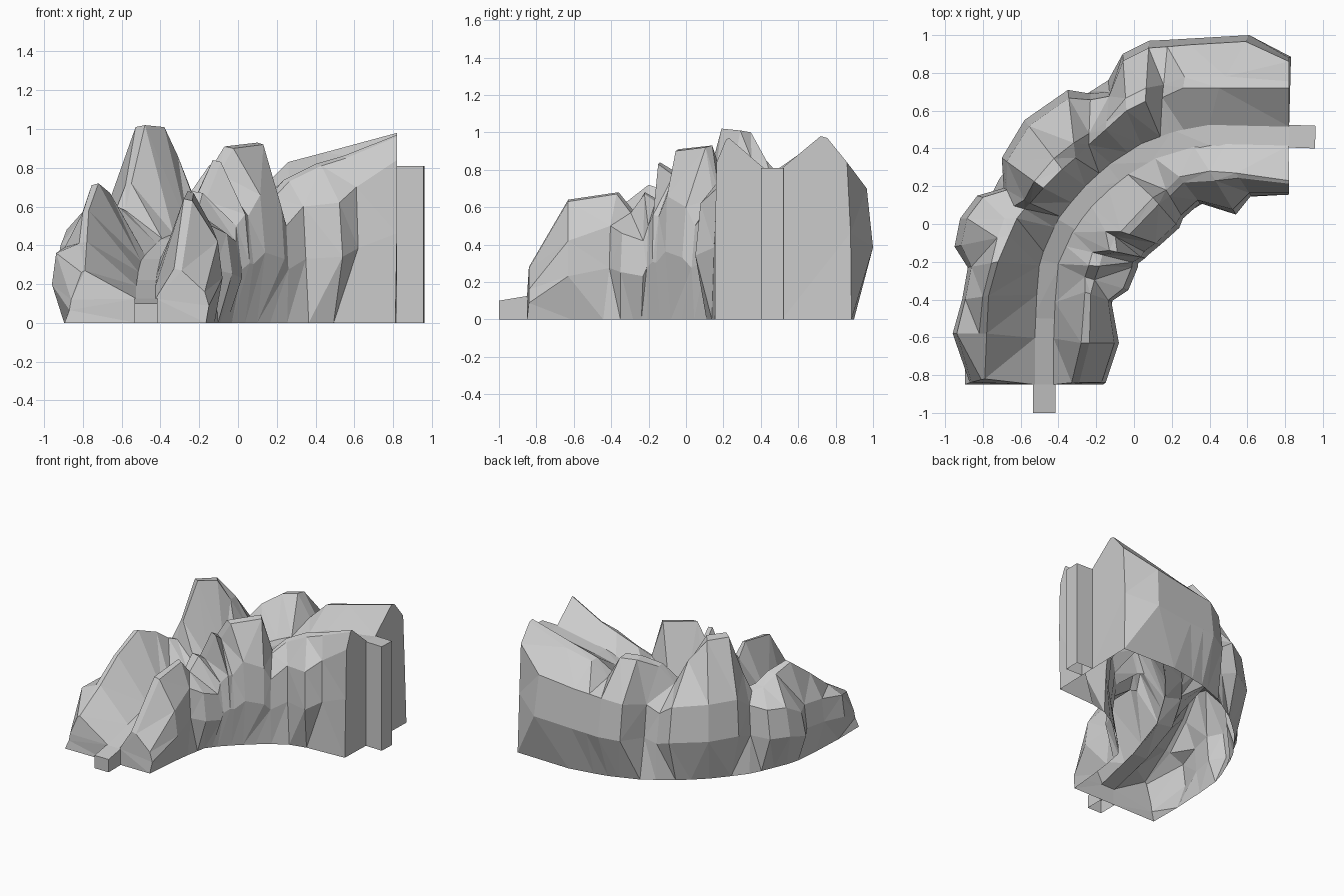
import bpy, bmesh
from math import sin, pi
from mathutils import Vector

if "Cube" in bpy.data.objects:
    bpy.data.objects.remove(bpy.data.objects["Cube"])

# Road centre line: x, y, z
ROAD = [Vector(p) for p in [
    (-.475, -1, .10), (-.475, -.85, .125), (-.475, -.5, .22), (-.45, -.2, .33),
    (-.36, 0, .43), (-.25, .14, .48), (-.11, .27, .54), (.06, .38, .61),
    (.22, .44, .67), (.40, .475, .74), (.82, .465, .81), (.96, .46, .81)]]


def edge(t, offset=.06):
    """Point at fractional station t, offset sideways (positive = outer)."""
    def at(i):
        a, b = ROAD[max(i - 1, 0)], ROAD[min(i + 1, len(ROAD) - 1)]
        d = b - a
        return ROAD[i] + Vector((-d.y, d.x, 0)).normalized() * offset
    i = min(int(t), len(ROAD) - 2)
    return at(i).lerp(at(i + 1), t - i)


def ground(p):
    return Vector((p.x, p.y, 0))


def loft(name, sections, cap=True):
    """Skin a list of open cross-sections, capping both ends down to z = 0."""
    bm = bmesh.new()
    rows = [[bm.verts.new(p) for p in s] for s in sections]
    for a, b in zip(rows, rows[1:]):
        for i in range(len(a) - 1):
            bm.faces.new((a[i], a[i + 1], b[i + 1], b[i]))
    for end in (rows[0], rows[-1]) if cap else ():
        foot = [] if end[0].co.z < 1e-4 else [bm.verts.new(ground(end[0].co))]
        bm.faces.new(foot + end)
    bmesh.ops.recalc_face_normals(bm, faces=bm.faces)
    bmesh.ops.triangulate(bm, faces=bm.faces)
    bmesh.ops.dissolve_limit(bm, angle_limit=0.03, verts=bm.verts, edges=bm.edges)
    me = bpy.data.meshes.new(name)
    bm.to_mesh(me)
    bm.free()
    ob = bpy.data.objects.new(name, me)
    bpy.context.collection.objects.link(ob)


def cliff(name, side, width, bow, stations):
    """Rock wall: road foot, narrow crest, shoulder, bulge, smooth base line."""
    sections = []
    for t, cx, cy, cz, ox, oy, sz in stations:
        crest, out = Vector((cx, cy, cz)), Vector((ox, oy, 0))
        back = crest.lerp(out, .22)
        back.z = cz - .01
        shoulder = out.lerp(ground(crest), .12)
        shoulder.z = sz
        bulge = Vector((ox, oy, sz * .55))
        base = ground(edge(t, side * (width + bow * sin(pi * (t - 1) / 9))))
        sections.append([edge(t, side * .05), crest, back, shoulder, bulge, base])
    loft(name, sections)


# Sloping road ribbon with a solid stub at each end
loft("road_surface", [[edge(t), edge(t, -.06)] for t in range(1, 11)], cap=False)
for name, t in (("lower_road_end", 0), ("upper_road_end", 10)):
    loft(name, [[ground(edge(i)), edge(i), edge(i, -.06), ground(edge(i, -.06))]
                for i in (t, t + 1)])

# Station: road position, crest x y z, outer contour x y, shoulder height
cliff("outer_cliff", 1, .42, .01, [
    (1.0, -.79, -.82, .27, -.87, -.84, .12),
    (1.7, -.78, -.58, .42, -.96, -.58, .36),
    (2.4, -.77, -.38, .58, -.91, -.40, .39),
    (2.9, -.72, -.20, .72, -.88, -.23, .40),
    (3.2, -.66, -.06, .67, -.95, -.12, .40),
    (3.5, -.62, .03, .60, -.92, .03, .48),
    (3.8, -.58, .08, .58, -.83, .15, .48),
    (4.1, -.55, .11, .72, -.69, .19, .50),
    (4.6, -.48, .19, 1.02, -.70, .35, .60),
    (5.2, -.38, .29, 1.01, -.58, .55, .60),
    (5.7, -.31, .35, .86, -.35, .71, .58),
    (6.1, -.24, .42, .68, -.23, .69, .50),
    (6.6, -.15, .50, .81, -.13, .70, .55),
    (7.0, -.04, .60, .88, -.06, .90, .60),
    (7.6, .06, .65, .89, .08, .97, .64),
    (7.9, .15, .67, .72, .18, .975, .65),
    (8.3, .26, .72, .83, .30, .98, .66),
    (9.0, .45, .72, .88, .61, 1.0, .70),
    (10, .82, .72, .98, .82, .88, .84)])

cliff("inner_cliff", -1, .31, .09, [
    (1.0, -.33, -.84, .28, -.15, -.84, .16),
    (1.7, -.28, -.63, .64, -.08, -.63, .42),
    (2.3, -.26, -.36, .68, -.12, -.41, .50),
    (2.7, -.26, -.28, .58, -.03, -.35, .46),
    (3.0, -.24, -.22, .68, .02, -.23, .42),
    (3.5, -.22, -.15, .64, .02, -.21, .50),
    (3.9, -.13, -.14, .84, .06, -.18, .56),
    (4.4, -.15, -.04, .78, .08, -.16, .55),
    (4.9, -.07, -.04, .91, .14, -.11, .66),
    (5.6, .10, .14, .93, .24, -.02, .60),
    (6.3, .17, .18, .66, .26, .03, .50),
    (7.2, .24, .25, .74, .35, .11, .60),
    (8.5, .40, .28, .82, .54, .05, .62),
    (9.2, .54, .27, .86, .62, .15, .70),
    (10, .82, .23, .97, .82, .155, .84)])
